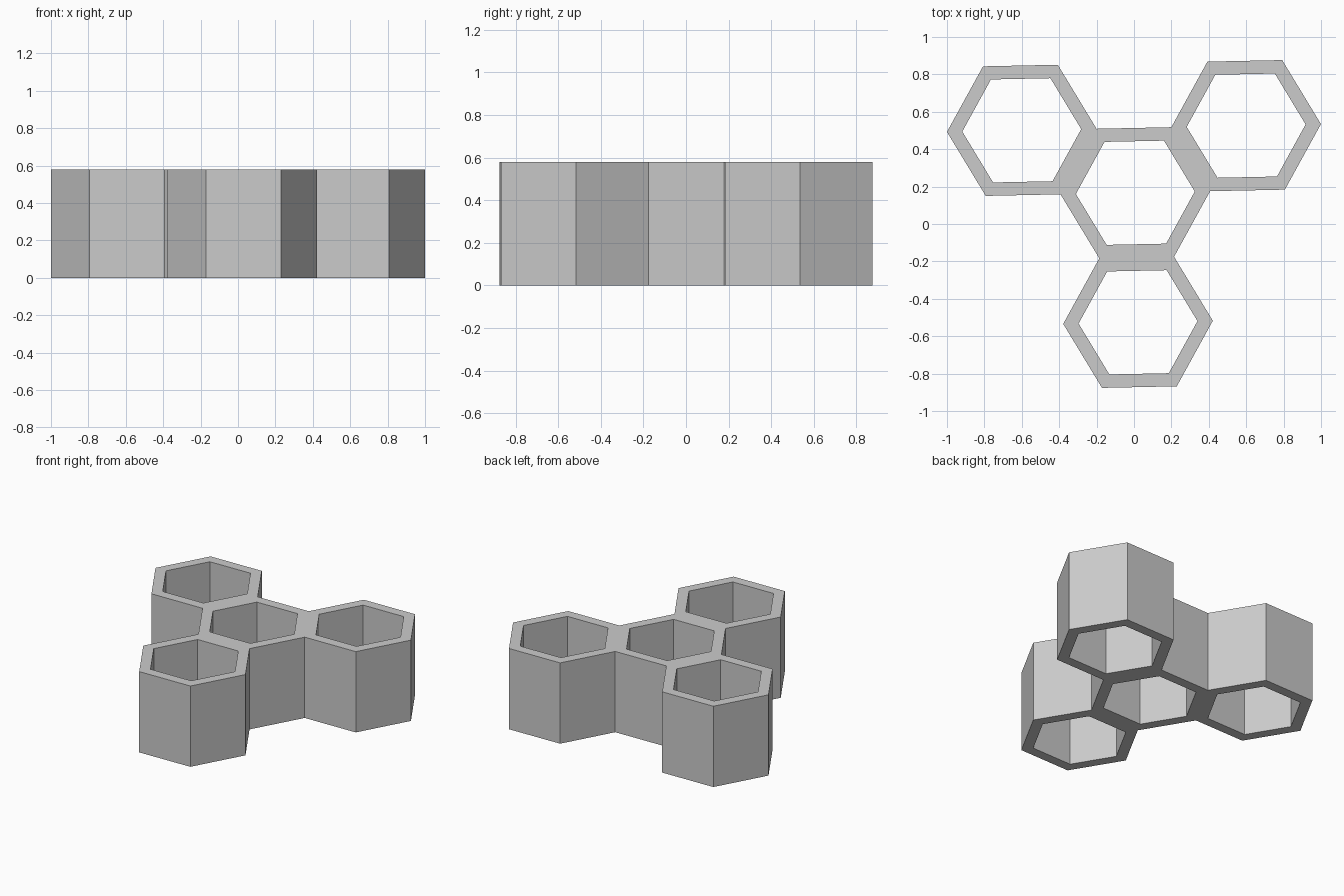
import bpy, bmesh
from math import radians, cos, sin, sqrt
from mathutils import Vector

cube = bpy.data.objects.get("Cube")
if cube:
    bpy.data.objects.remove(cube, do_unlink=True)

OUTER, INNER, HEIGHT = 0.4, 0.318, 0.58
TILT = 1.2                                # slight turn of the whole cluster
CENTRE = Vector((0.007, 0.167, 0))


def polar(radius, degrees):
    a = radians(degrees + TILT)
    return Vector((radius * cos(a), radius * sin(a), 0))


grey = bpy.data.materials.new("plain grey")
grey.use_nodes = True
colour = (0.6, 0.6, 0.6, 1)
grey.diffuse_color = colour
grey.node_tree.nodes["Principled BSDF"].inputs["Base Color"].default_value = colour

bm = bmesh.new()
up = Vector((0, 0, HEIGHT))


def quad(*points):
    bm.faces.new([bm.verts.new(p) for p in points])


def hex_cell(centre, shared_sides):
    """Open hexagonal tube; sides joined to a neighbour get no outer wall."""
    for side in range(6):
        a, b = 60 * side, 60 * (side + 1)
        o1, o2 = centre + polar(OUTER, a), centre + polar(OUTER, b)
        i1, i2 = centre + polar(INNER, a), centre + polar(INNER, b)
        quad(o1 + up, o2 + up, i2 + up, i1 + up)   # top rim
        quad(i1, i2, o2, o1)                       # bottom rim
        quad(i2, i1, i1 + up, i2 + up)             # inner wall
        if side not in shared_sides:
            quad(o1, o2, o2 + up, o1 + up)         # outer wall


# Middle cell with three neighbours on alternate sides
joined = (0, 2, 4)
hex_cell(CENTRE, joined)
for side in joined:
    hex_cell(CENTRE + polar(OUTER * sqrt(3), 60 * side + 30), [(side + 3) % 6])

bmesh.ops.remove_doubles(bm, verts=bm.verts[:], dist=0.001)
bmesh.ops.recalc_face_normals(bm, faces=bm.faces[:])

mesh = bpy.data.meshes.new("hexagon_cells")
bm.to_mesh(mesh)
bm.free()
mesh.materials.append(grey)
cells = bpy.data.objects.new("hexagon_cells", mesh)
bpy.context.collection.objects.link(cells)
